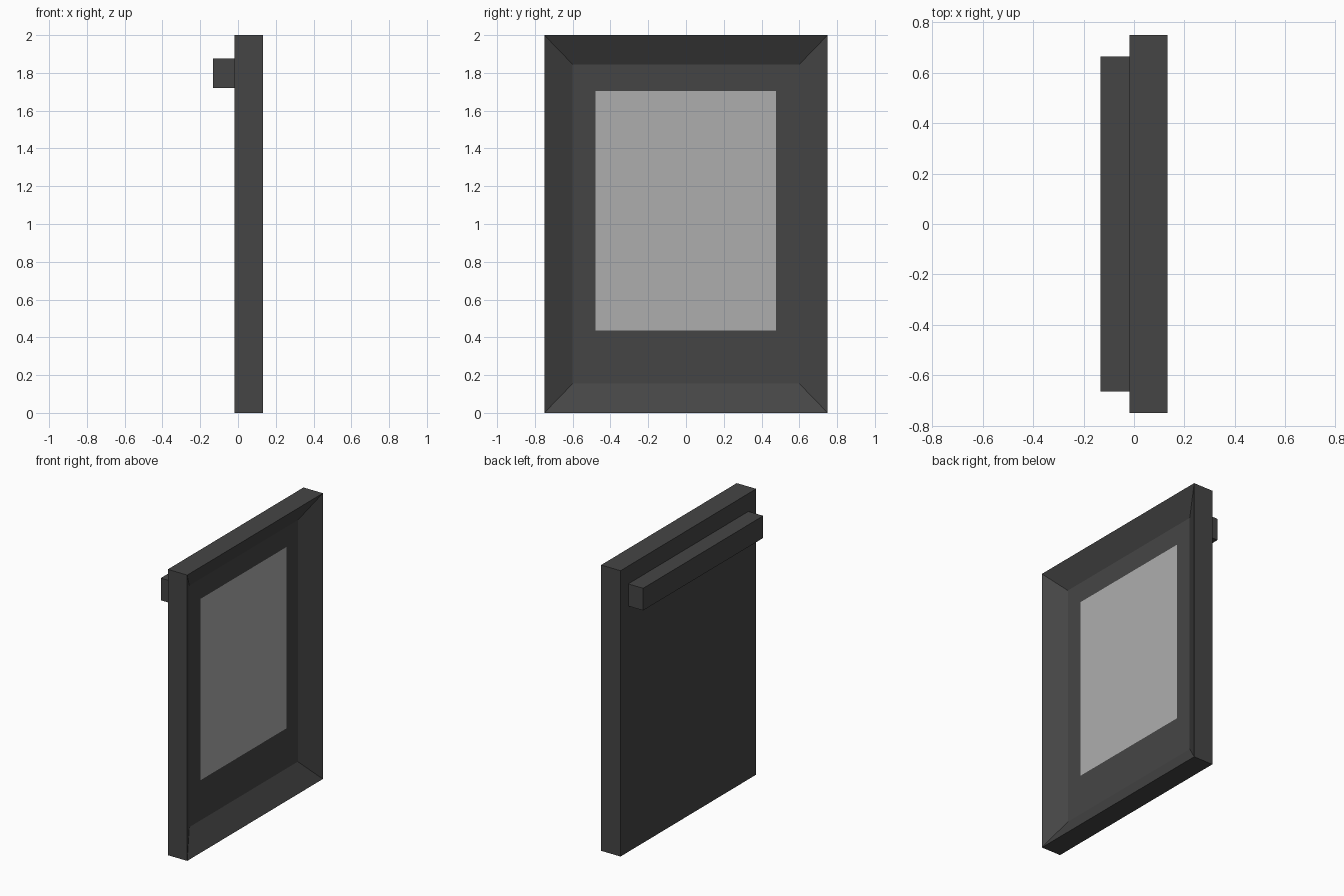
import bpy, bmesh

if "Cube" in bpy.data.objects:
    bpy.data.objects.remove(bpy.data.objects["Cube"])

BACK, FRONT, RECESS = -0.018, 0.132, 0.043


def material(name, value):
    m = bpy.data.materials.new(name)
    m.diffuse_color = (value, value, value, 1)
    m.use_nodes = True
    m.node_tree.nodes["Principled BSDF"].inputs["Base Color"].default_value = m.diffuse_color
    return m


def rect(bm, x, y0, y1, z0, z1):
    # counter-clockwise seen from +x
    return [bm.verts.new((x, y, z)) for y, z in ((y0, z0), (y1, z0), (y1, z1), (y0, z1))]


def loft(name, sections, mat, cap_end=True):
    # join rectangular sections in sequence, capping the ends
    bm = bmesh.new()
    rings = [rect(bm, *s) for s in sections]
    for a, b in zip(rings, rings[1:]):
        for i in range(4):
            j = (i + 1) % 4
            bm.faces.new((a[i], a[j], b[j], b[i]))
    if len(rings) > 1:
        bm.faces.new(rings[0][::-1])
    if cap_end:
        bm.faces.new(rings[-1])
    me = bpy.data.meshes.new(name)
    bm.to_mesh(me)
    bm.free()
    me.materials.append(mat)
    ob = bpy.data.objects.new(name, me)
    bpy.context.collection.objects.link(ob)
    return ob


dark = material("dark_grey", 0.06)
light = material("light_grey", 0.42)
opening = (RECESS, -0.478, 0.476, 0.436, 1.705)

# frame: slab with sloped inner border and a recessed mount around the opening
loft("frame", [
    (BACK, -0.75, 0.75, 0, 2),
    (FRONT, -0.75, 0.75, 0, 2),
    (RECESS, -0.6, 0.6, 0.155, 1.845),
    opening,
], dark, cap_end=False)

# flush panel filling the opening
loft("display_panel", [opening], light)

# horizontal bar on the back
loft("rear_bar", [
    (-0.133, -0.664, 0.664, 1.72, 1.875),
    (BACK, -0.664, 0.664, 1.72, 1.875),
], dark)
